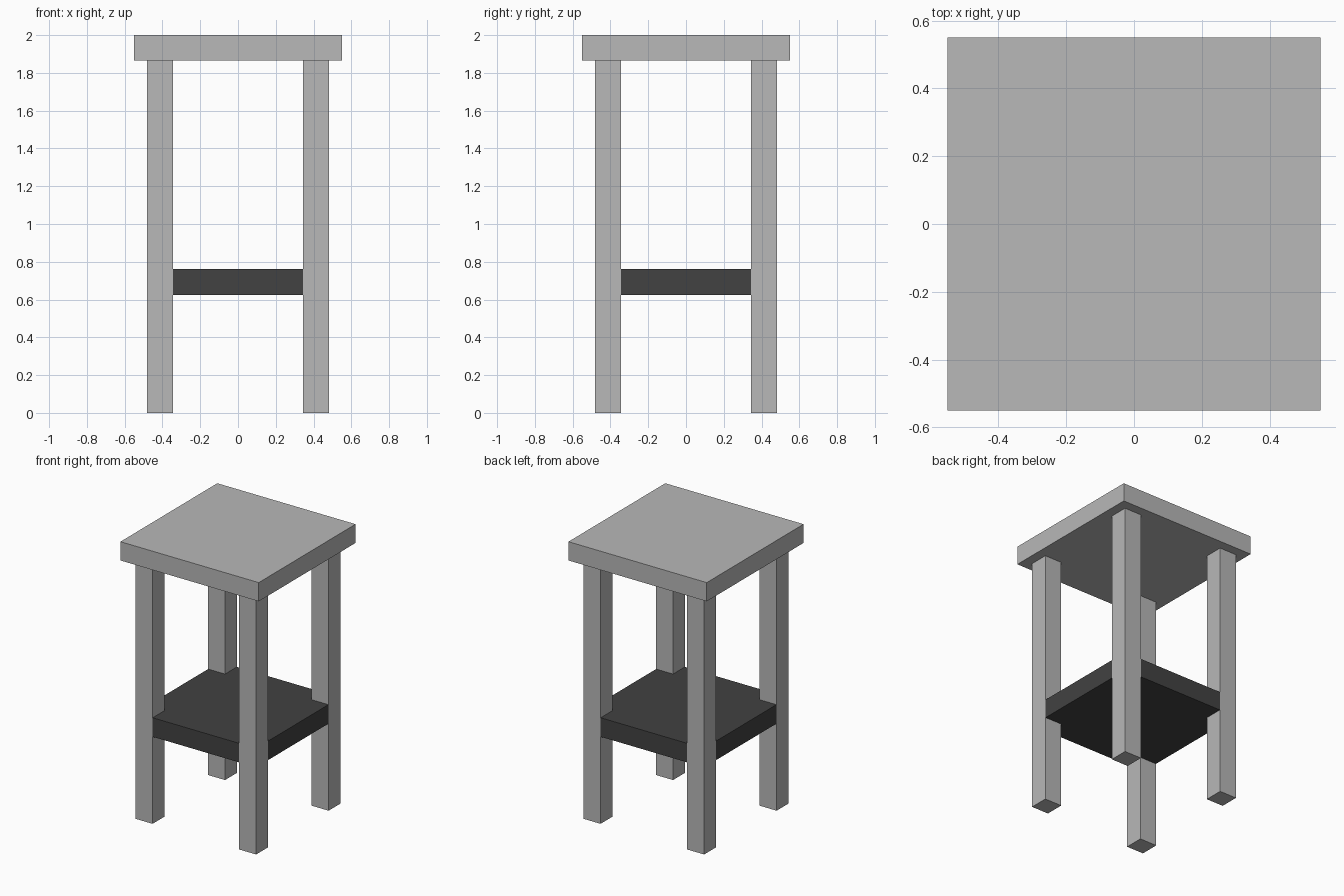
import bpy

cube = bpy.data.objects.get("Cube")
if cube:
    bpy.data.objects.remove(cube, do_unlink=True)


def make_material(name, value):
    mat = bpy.data.materials.new(name)
    mat.use_nodes = True
    color = (value, value, value, 1)
    mat.diffuse_color = color
    mat.node_tree.nodes["Principled BSDF"].inputs["Base Color"].default_value = color
    return mat


def box(name, x, y, width, bottom, top, mat):
    """Square block centred on x, y between two heights."""
    bpy.ops.mesh.primitive_cube_add(size=1, location=(x, y, (bottom + top) / 2))
    ob = bpy.context.object
    ob.name = name
    ob.scale = (width, width, top - bottom)
    bpy.ops.object.transform_apply(location=False, rotation=False, scale=True)
    ob.data.materials.append(mat)
    return ob


light_grey = make_material("light grey", 0.48)
dark_grey = make_material("dark grey", 0.054)

LEG_WIDTH = 0.137
LEG_OFFSET = 0.412
TOP_BOTTOM = 1.865

# Table top
box("table_top", 0, 0, 1.1, TOP_BOTTOM, 2.0, light_grey)

# Four square legs
for depth, y in (("front", -LEG_OFFSET), ("back", LEG_OFFSET)):
    for side, x in (("right", -LEG_OFFSET), ("left", LEG_OFFSET)):
        box(f"{depth}_{side}_leg", x, y, LEG_WIDTH, 0, TOP_BOTTOM, light_grey)

# Lower shelf, a hair inside the outer leg faces
shelf_width = 2 * LEG_OFFSET + LEG_WIDTH - 0.004
box("lower_shelf", 0, 0, shelf_width, 0.625, 0.762, dark_grey)
